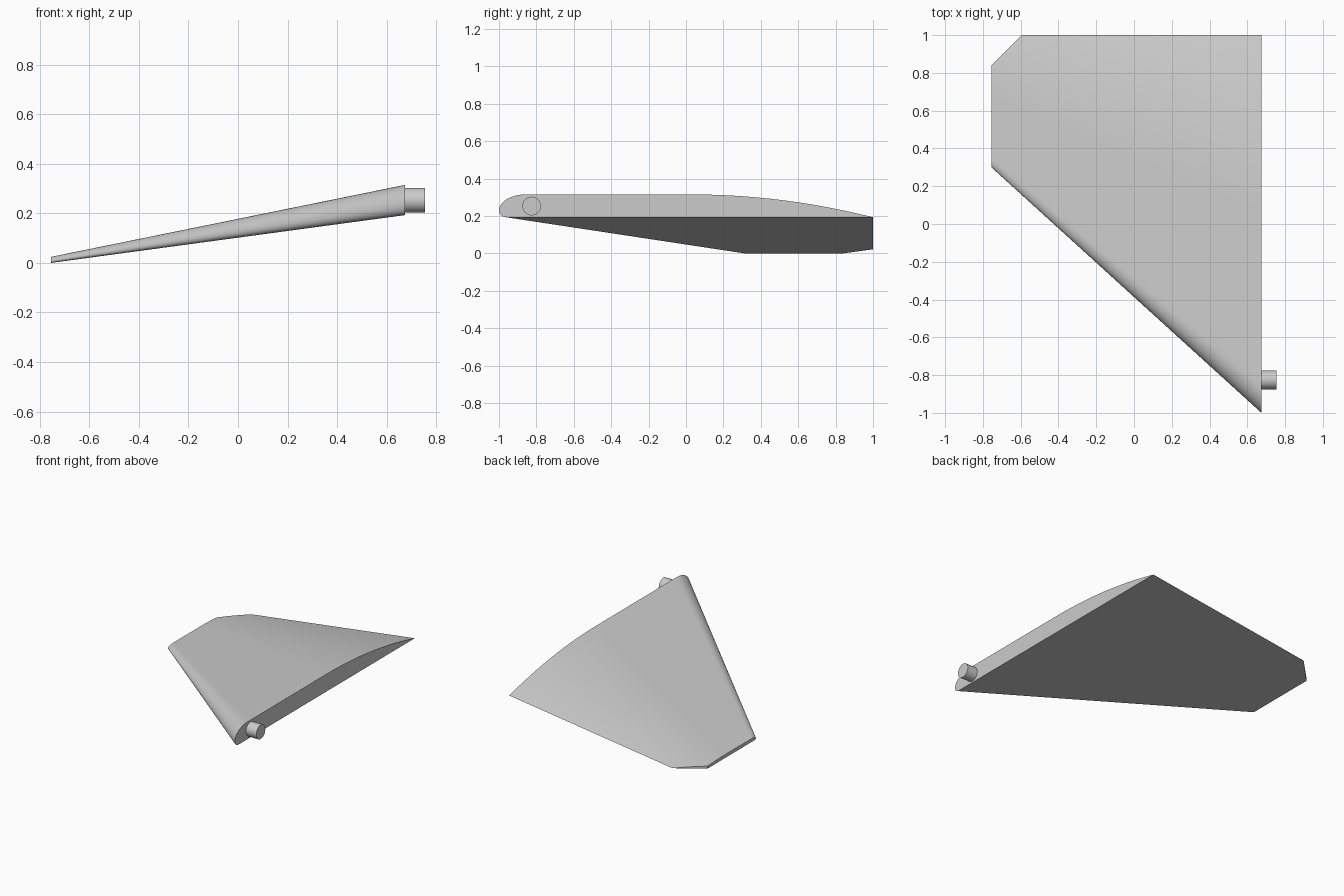
import bpy, bmesh, math
from mathutils import Vector

cube = bpy.data.objects.get("Cube")
if cube:
    bpy.data.objects.remove(cube, do_unlink=True)

ROOT_X, TIP_X = 0.675, -0.755
SPAN_STEPS = 8

grey = bpy.data.materials.new("light grey")
grey.use_nodes = True
COLOUR = (0.6, 0.6, 0.6, 1)
grey.diffuse_color = COLOUR
grey.node_tree.nodes["Principled BSDF"].inputs["Base Color"].default_value = COLOUR


def finish(name, bm):
    bmesh.ops.recalc_face_normals(bm, faces=bm.faces[:])
    mesh = bpy.data.meshes.new(name)
    bm.to_mesh(mesh)
    bm.free()
    mesh.materials.append(grey)
    obj = bpy.data.objects.new(name, mesh)
    bpy.context.collection.objects.link(obj)
    bpy.ops.object.select_all(action='DESELECT')
    obj.select_set(True)
    bpy.context.view_layer.objects.active = obj
    bpy.ops.object.shade_smooth_by_angle(angle=math.radians(30))
    return obj


def arc(cy, cz, ry, rz, start, end, steps):
    angles = [math.radians(start + (end - start) * i / steps) for i in range(steps + 1)]
    return [(cy + ry * math.cos(a), cz + rz * math.sin(a)) for a in angles]


def wing_section():
    """Root outline as (y, height): flat belly, round nose, flat top, curved tail."""
    pts = [(-0.9, 0), (-0.95, 0)]
    pts += arc(-0.96, 0.035, 0.04, 0.035, 270, 180, 6)
    pts += arc(-0.86, 0.035, 0.14, 0.087, 180, 90, 12)[1:]
    pts += [(-0.8, 0.122), (-0.4, 0.122)]
    for i in range(17):
        t = i / 16
        pts.append((0.03 + 0.97 * t, 0.122 * (1 - t * t)))
    return pts


# Wing: sections lofted from root to tip, straight trailing edge
bm = bmesh.new()
rings = []
for s in range(SPAN_STEPS + 1):
    t = s / SPAN_STEPS
    x = ROOT_X + (TIP_X - ROOT_X) * t
    chord = 1 - 0.65 * t
    thick = 1 - 0.8 * t
    base = 0.193 * (1 - t)
    rings.append([bm.verts.new((x, 1 + (y - 1) * chord, base + z * thick))
                  for y, z in wing_section()])
for a, b in zip(rings, rings[1:]):
    for i in range(len(a)):
        j = (i + 1) % len(a)
        bm.faces.new((a[i], a[j], b[j], b[i]))
bm.faces.new(rings[0])
bm.faces.new(rings[-1][::-1])

# Clipped rear corner of the tip
bmesh.ops.recalc_face_normals(bm, faces=bm.faces[:])
cut = bmesh.ops.bisect_plane(bm, geom=bm.verts[:] + bm.edges[:] + bm.faces[:],
                             plane_co=Vector((TIP_X, 0.84, 0)),
                             plane_no=Vector((-1, 1, 0)).normalized(),
                             clear_outer=True)
edges = [e for e in bm.edges if e.is_boundary]
bmesh.ops.holes_fill(bm, edges=edges, sides=0)
finish("wing_panel", bm)

# Mounting peg at the root
bm = bmesh.new()
bmesh.ops.create_cone(bm, cap_ends=True, segments=32, radius1=0.05, radius2=0.05, depth=0.12)
for v in bm.verts:
    v.co = Vector((v.co.z + 0.695, v.co.x - 0.825, v.co.y + 0.253))
finish("mounting_peg", bm)
